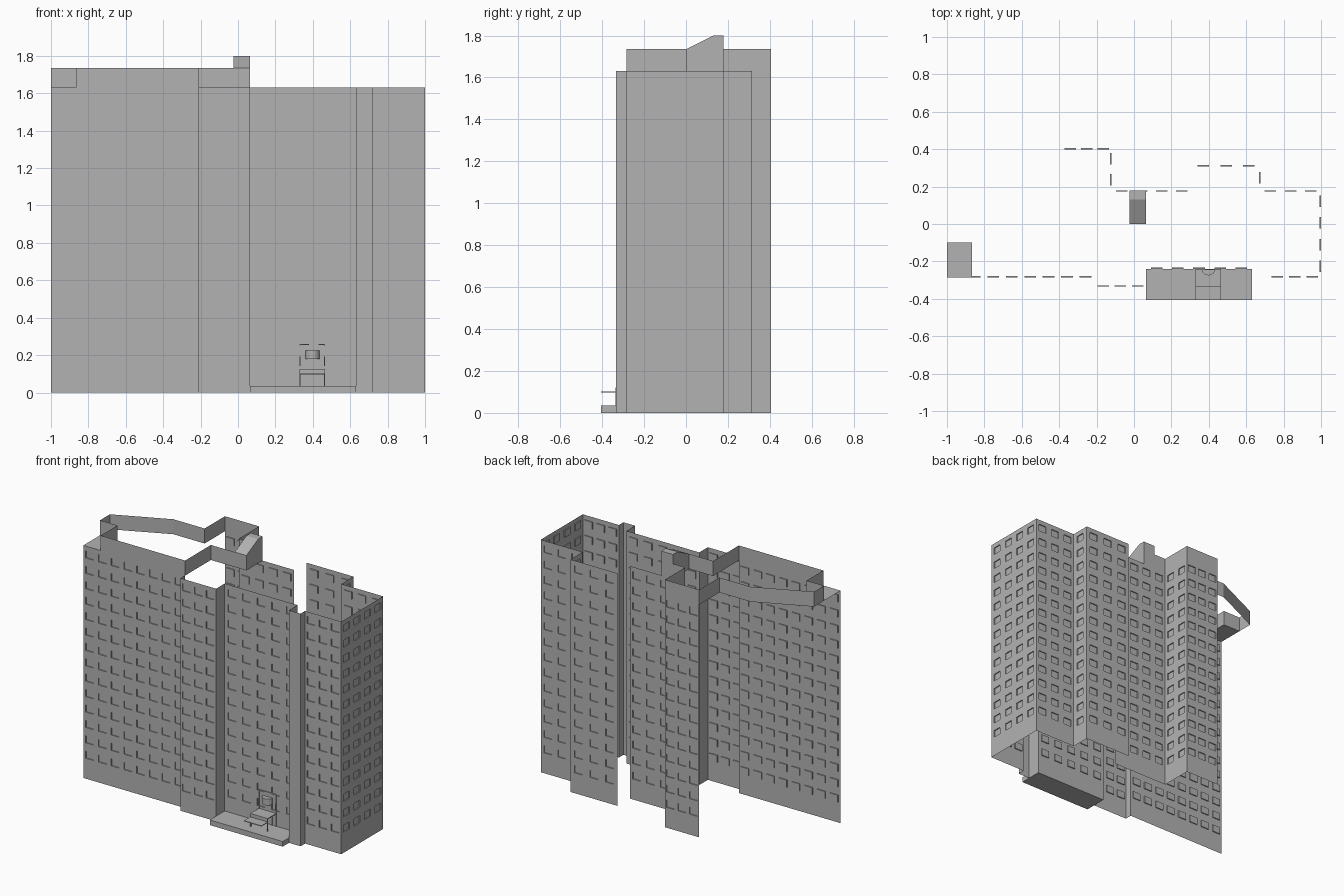
import bpy, bmesh, math
from mathutils import Vector

if "Cube" in bpy.data.objects:
    bpy.data.objects.remove(bpy.data.objects["Cube"])

ROOF, PARAPET, FLOOR = 1.63, 1.735, 0.108

grey = bpy.data.materials.new("concrete_grey")
grey.diffuse_color = (0.45, 0.45, 0.45, 1)
grey.use_nodes = True
grey.node_tree.nodes["Principled BSDF"].inputs["Base Color"].default_value = grey.diffuse_color


def finish(name, bm, weld=True):
    if weld:
        bmesh.ops.remove_doubles(bm, verts=bm.verts, dist=0.0002)
    me = bpy.data.meshes.new(name)
    bm.to_mesh(me)
    bm.free()
    me.materials.append(grey)
    ob = bpy.data.objects.new(name, me)
    bpy.context.collection.objects.link(ob)
    return ob


def poly(bm, pts):
    return bm.faces.new([bm.verts.new(p) for p in pts])


def box(name, x0, x1, y0, y1, z0, z1):
    bm = bmesh.new()
    bmesh.ops.create_cube(bm, size=1)
    for v in bm.verts:
        v.co = ((x0 + x1) / 2 + v.co.x * (x1 - x0),
                (y0 + y1) / 2 + v.co.y * (y1 - y0),
                (z0 + z1) / 2 + v.co.z * (z1 - z0))
    return finish(name, bm)


def wall(bm, p, q, z0, z1, windows, depth=0.007):
    """Sheet wall from p to q, outside on the right, with shallow window recesses."""
    p, q = Vector((*p, 0)), Vector((*q, 0))
    length = (q - p).length
    along = (q - p).normalized()
    inward = Vector((-along.y, along.x, 0)) * depth
    us, zs = [0], [z0]
    if windows and length > 0.12:
        n = max(1, round(length / 0.105))
        pitch = length / n
        for i in range(n):
            c = (i + 0.5) * pitch
            us += [c - 0.031, c + 0.031]
        for f in range(1, 15):
            b = f * FLOOR + 0.035
            zs += [b, b + 0.05]
    us.append(length)
    zs.append(z1)

    def at(u, z, d=0):
        return p + along * u + Vector((0, 0, z)) + inward * d

    for i in range(len(us) - 1):
        for j in range(len(zs) - 1):
            c = [(us[i], zs[j]), (us[i + 1], zs[j]),
                 (us[i + 1], zs[j + 1]), (us[i], zs[j + 1])]
            hole = i % 2 == 1 and j % 2 == 1
            poly(bm, [at(*k, 1 if hole else 0) for k in c])
            if hole:
                for k in range(4):
                    a, b = c[k], c[(k + 1) % 4]
                    poly(bm, [at(*a), at(*b), at(*b, 1), at(*a, 1)])


def wall_run(name, path, z0, z1, windows):
    bm = bmesh.new()
    for a, b in zip(path, path[1:]):
        wall(bm, a, b, z0, z1, windows)
    return finish(name, bm)


# Main facade: front, right side and rear projection
wall_run("main_walls", [
    (-1, -.285), (-.21, -.285), (-.21, -.335), (.065, -.335), (.065, -.24),
    (.63, -.24), (.63, -.335), (.72, -.335), (.72, -.285), (1, -.285),
    (1, .18), (.675, .18), (.675, .315), (.31, .315)], 0, ROOF, True)

# Rear walls up to the stair wing
wall_run("rear_walls", [(.31, .18), (-.12, .18), (-.12, .405), (-.385, .405)],
         0, ROOF, True)

# Penthouse band standing on the roof line
wall_run("penthouse_band", [
    (-.025, .18), (-.12, .18), (-.12, .405), (-.385, .405), (-.385, .18),
    (-.628, .18), (-1, .01), (-1, -.1), (-.865, -.1), (-.865, -.285),
    (-.21, -.285), (-.21, 0), (-.025, 0)], ROOF, PARAPET, False)

# Small corner terrace
bm = bmesh.new()
poly(bm, [(-1, -.285, ROOF), (-.865, -.285, ROOF), (-.865, -.1, ROOF), (-1, -.1, ROOF)])
finish("corner_terrace", bm)

# Machine room with sloped roof, open underneath
profile = [(0, ROOF), (0, PARAPET), (.13, 1.8), (.18, 1.8), (.18, ROOF)]
bm = bmesh.new()
xl, xr = -.025, .065
poly(bm, [(xl, y, z) for y, z in profile])
poly(bm, [(xr, y, z) for y, z in reversed(profile)])
for (y0, z0), (y1, z1) in zip(profile, profile[1:]):
    poly(bm, [(xl, y0, z0), (xr, y0, z0), (xr, y1, z1), (xl, y1, z1)])
bmesh.ops.remove_doubles(bm, verts=bm.verts, dist=0.0002)
bmesh.ops.recalc_face_normals(bm, faces=bm.faces)
finish("machine_room", bm)

# Entrance platform and stepped canopy
box("entrance_platform", .065, .63, -.405, -.24, 0, .036)
box("lower_canopy", .33, .465, -.405, -.33, .097, .102)
box("upper_canopy", .33, .465, -.335, -.24, .121, .126)
box("canopy_riser", .33, .465, -.335, -.331, .102, .121)

# Canopy posts and the slim portal frame
for side, x in (("left", .33), ("right", .459)):
    box(side + "_front_post", x, x + .006, -.336, -.33, .036, .121)
    box(side + "_portal_jamb", x, x + .006, -.245, -.24, .036, .26)
box("portal_head", .33, .465, -.245, -.24, .255, .26)
for side, x in (("left", .363), ("right", .432)):
    box(side + "_door_jamb", x, x + .004, -.245, -.24, .036, .121)

# Half-round bay above the canopy
bm = bmesh.new()
arc = [(.398 + .037 * math.cos(t), -.24 + .035 * math.sin(t))
       for t in (math.pi + math.pi * i / 8 for i in range(9))]
low, high = .18, .225
poly(bm, [(x, y, high) for x, y in arc])
poly(bm, [(x, y, low) for x, y in reversed(arc)])
for a, b in zip(arc, arc[1:]):
    poly(bm, [(*a, low), (*b, low), (*b, high), (*a, high)])
finish("round_bay", bm)
